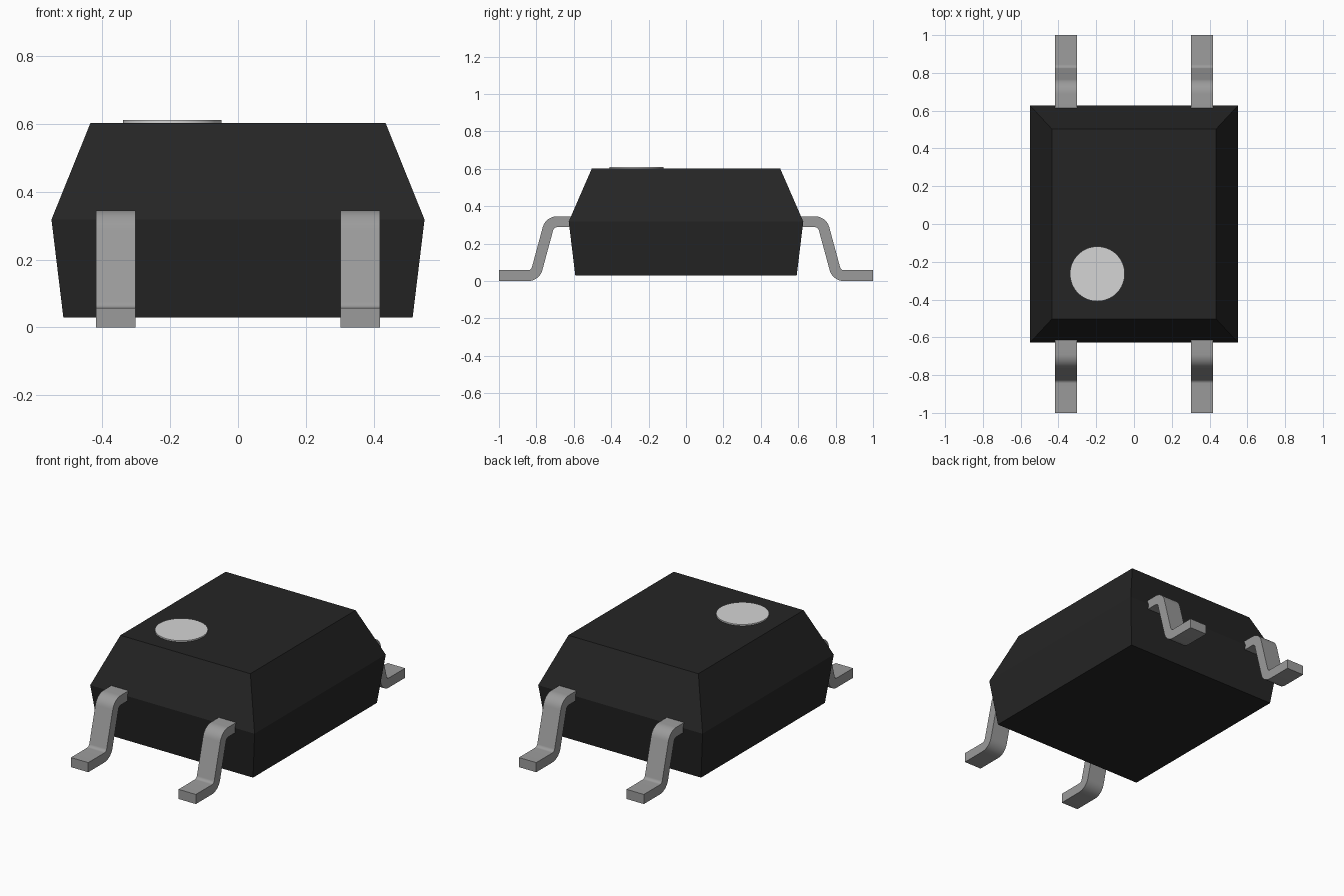
import bpy, bmesh, math
from mathutils import Vector

cube = bpy.data.objects.get("Cube")
if cube:
    bpy.data.objects.remove(cube, do_unlink=True)


def material(name, value, roughness=0.6):
    m = bpy.data.materials.new(name)
    m.use_nodes = True
    colour = (value, value, value, 1)
    m.diffuse_color = colour
    bsdf = m.node_tree.nodes["Principled BSDF"]
    bsdf.inputs["Base Color"].default_value = colour
    bsdf.inputs["Roughness"].default_value = roughness
    return m


def finish(name, bm, mat, smooth=False):
    bmesh.ops.recalc_face_normals(bm, faces=bm.faces)
    mesh = bpy.data.meshes.new(name)
    bm.to_mesh(mesh)
    bm.free()
    mesh.materials.append(mat)
    ob = bpy.data.objects.new(name, mesh)
    bpy.context.collection.objects.link(ob)
    if smooth:
        bpy.ops.object.select_all(action='DESELECT')
        ob.select_set(True)
        bpy.context.view_layer.objects.active = ob
        bpy.ops.object.shade_smooth_by_angle(angle=math.radians(35))
    return ob


def loft(bm, rings):
    """Join equal-length closed rings with quads and cap both ends."""
    loops = [[bm.verts.new(p) for p in ring] for ring in rings]
    n = len(loops[0])
    for a, b in zip(loops, loops[1:]):
        for i in range(n):
            j = (i + 1) % n
            bm.faces.new((a[i], a[j], b[j], b[i]))
    bm.faces.new(loops[0])
    bm.faces.new(loops[-1])


def fillet(prev, corner, nxt, radius, steps=8):
    """Points and unit tangents along an arc rounding a corner."""
    d1, d2 = (corner - prev).normalized(), (nxt - corner).normalized()
    turn = d1.angle_signed(d2)  # positive is clockwise
    start = corner - d1 * radius * math.tan(abs(turn) / 2)
    side = -1 if turn > 0 else 1
    centre = start + Vector((-d1.y, d1.x)) * radius * side
    out = []
    for i in range(steps + 1):
        a = abs(turn) * i / steps * side
        c, s = math.cos(a), math.sin(a)
        r = start - centre
        out.append((centre + Vector((r.x * c - r.y * s, r.x * s + r.y * c)),
                    Vector((d1.x * c - d1.y * s, d1.x * s + d1.y * c))))
    return out


black = material("black plastic", 0.0185)
metal = material("grey metal", 0.33)
mark = material("light grey marking", 0.66)

# Package body: bottom, parting line and top outlines
bm = bmesh.new()
loft(bm, [[(sx * x, sy * y, z) for sx, sy in ((-1, -1), (1, -1), (1, 1), (-1, 1))]
          for x, y, z in ((0.515, 0.592, 0.03), (0.55, 0.627, 0.318), (0.435, 0.503, 0.603))])
finish("package_body", bm, black)

# Pin one marker disc
bm = bmesh.new()
loft(bm, [[(-0.194 + 0.145 * math.cos(t * math.tau / 64),
            -0.264 + 0.145 * math.sin(t * math.tau / 64), z) for t in range(64)]
          for z in (0.603, 0.611)])
finish("pin_one_marker", bm, mark, smooth=True)

# Gull wing leads: bent centre line in (y, z), given a rectangular section
HALF_T, HALF_W = 0.029, 0.058
p = [Vector(q) for q in ((0.58, 0.317), (0.728, 0.317), (0.806, 0.029), (1.0, 0.029))]
along = Vector((1, 0))
path = ([(p[0], along)] + fillet(p[0], p[1], p[2], 0.05)
        + fillet(p[1], p[2], p[3], 0.05) + [(p[3], along)])

for sy, end in ((-1, "front"), (1, "back")):
    for sx, side in ((-1, "right"), (1, "left")):
        rings = []
        for c, t in path:
            n = Vector((-t.y, t.x)) * HALF_T
            rings.append([(sx * 0.36 + w * HALF_W, sy * (c + n * k).x, (c + n * k).y)
                          for w, k in ((-1, -1), (1, -1), (1, 1), (-1, 1))])
        bm = bmesh.new()
        loft(bm, rings)
        finish(f"{end}_{side}_lead", bm, metal, smooth=True)
